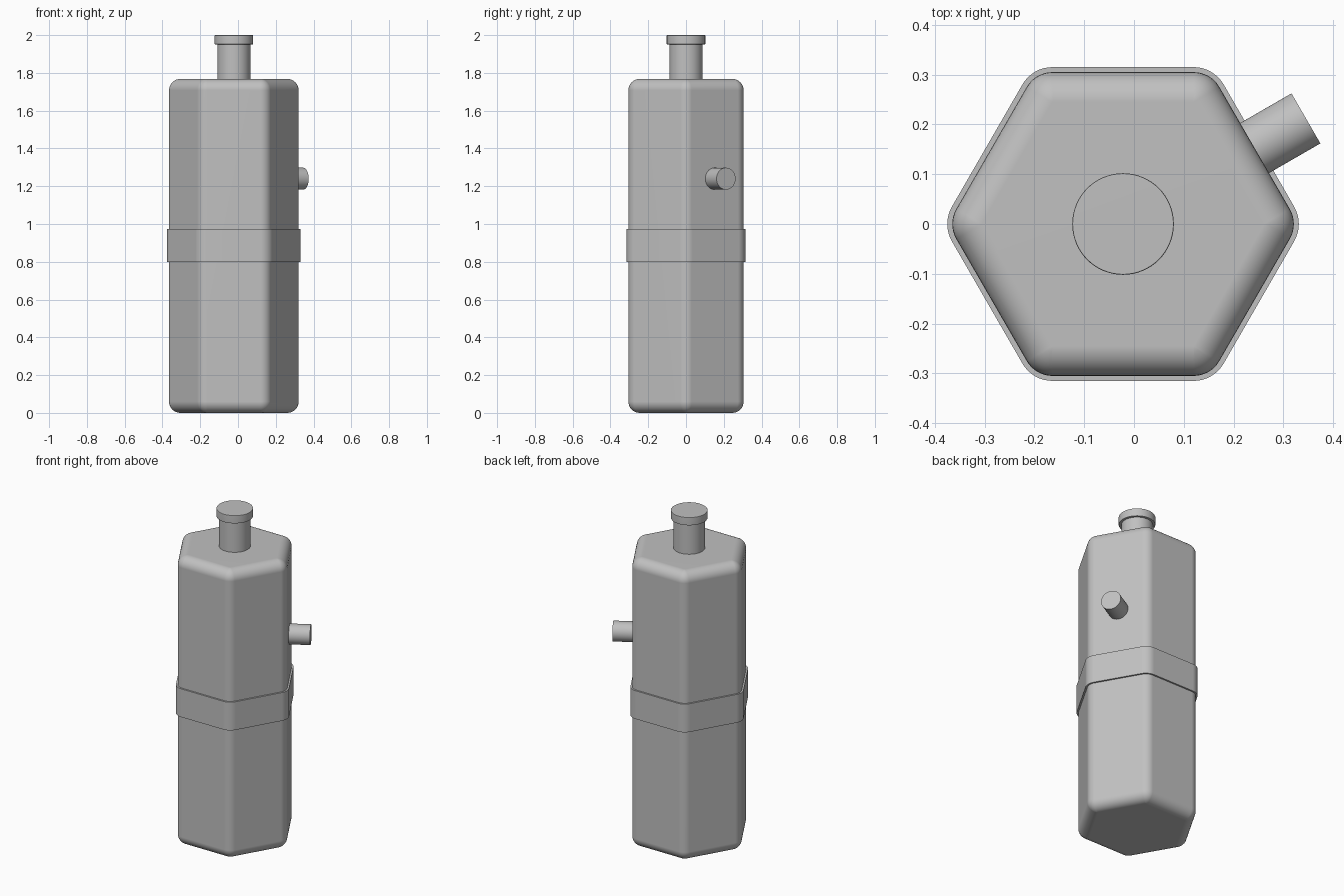
import bpy
import bmesh
from math import cos, sin, pi, radians
from mathutils import Matrix, Vector

cube = bpy.data.objects.get("Cube")
if cube:
    bpy.data.objects.remove(cube, do_unlink=True)

AXIS_X = -0.022      # vertical axis of the vessel
ROUND = 0.06         # fillet radius of the hexagonal body

# One plain grey for everything
grey = bpy.data.materials.new("plain grey")
grey.use_nodes = True
colour = (0.53, 0.53, 0.53, 1)
grey.diffuse_color = colour
grey.node_tree.nodes["Principled BSDF"].inputs["Base Color"].default_value = colour


def finish(name, bm):
    """Turn a bmesh into a smooth-shaded object with crisp hard edges."""
    bmesh.ops.remove_doubles(bm, verts=bm.verts, dist=1e-5)
    bmesh.ops.recalc_face_normals(bm, faces=bm.faces)
    mesh = bpy.data.meshes.new(name)
    bm.to_mesh(mesh)
    bm.free()
    mesh.materials.append(grey)
    obj = bpy.data.objects.new(name, mesh)
    bpy.context.collection.objects.link(obj)
    bpy.ops.object.select_all(action="DESELECT")
    obj.select_set(True)
    bpy.context.view_layer.objects.active = obj
    bpy.ops.object.shade_smooth_by_angle(angle=radians(35))
    weighted = obj.modifiers.new("Even normals", "WEIGHTED_NORMAL")
    weighted.keep_sharp = True
    return obj


def hex_loop(bm, core, radius, z, steps=8):
    """Rounded hexagon: sharp core of the given apothem, grown by radius."""
    verts = []
    for k in range(6):
        corner = k * pi / 3
        reach = core / cos(pi / 6)
        for i in range(steps + 1):
            a = corner + (i / steps - 0.5) * pi / 3
            verts.append(bm.verts.new((AXIS_X + reach * cos(corner) + radius * cos(a),
                                       reach * sin(corner) + radius * sin(a), z)))
    return verts


def bridge(bm, lower, upper):
    n = len(lower)
    for i in range(n):
        j = (i + 1) % n
        bm.faces.new((lower[i], lower[j], upper[j], upper[i]))


def make_body(name, apothem, height):
    bm = bmesh.new()
    core, steps = apothem - ROUND, 8
    quarter = [i * pi / 2 / steps for i in range(steps + 1)]
    profile = [(ROUND * sin(a), ROUND * (1 - cos(a))) for a in quarter]
    profile += [(r, height - z) for r, z in reversed(profile)]
    loops = [hex_loop(bm, core, r, z) for r, z in profile]
    for lower, upper in zip(loops, loops[1:]):
        bridge(bm, lower, upper)
    bm.faces.new(loops[0])
    bm.faces.new(loops[-1])
    return finish(name, bm)


def make_band(name, apothem, thickness, bottom, top):
    bm = bmesh.new()
    core = apothem - ROUND - thickness
    inner, outer = ROUND - 0.002, ROUND + thickness
    loops = [hex_loop(bm, core, r, z) for r, z in
             ((outer, bottom), (outer, top), (inner, top), (inner, bottom))]
    for i, loop in enumerate(loops):
        bridge(bm, loop, loops[(i + 1) % 4])
    return finish(name, bm)


def make_rod(name, start, end, radius, edge=0.0):
    """Solid cylinder between two points, with optional softened rims."""
    bm = bmesh.new()
    start, end = Vector(start), Vector(end)
    axis = end - start
    bmesh.ops.create_cone(bm, cap_ends=True, segments=64, radius1=radius,
                          radius2=radius, depth=axis.length)
    if edge:
        rims = [e for e in bm.edges if any(len(f.verts) > 4 for f in e.link_faces)]
        bmesh.ops.bevel(bm, geom=rims, offset=edge, segments=2, affect="EDGES", profile=0.5)
    turn = axis.to_track_quat("Z", "Y").to_matrix().to_4x4()
    bm.transform(Matrix.Translation((start + end) / 2) @ turn)
    return finish(name, bm)


# Hexagonal vessel and the strap around it
make_body("vessel_body", 0.305, 1.768)
make_band("middle_band", 0.315, 0.01, 0.80, 0.973)

# Neck and cap on top
make_rod("top_neck", (AXIS_X, 0, 1.70), (AXIS_X, 0, 1.96), 0.0875)
make_rod("neck_cap", (AXIS_X, 0, 1.951), (AXIS_X, 0, 2.0), 0.102, edge=0.003)

# Side outlet, square to the rear left face
out = Vector((cos(pi / 6), sin(pi / 6), 0))
base = Vector((AXIS_X, 0, 1.24))
make_rod("side_outlet", base + out * 0.27, base + out * 0.424, 0.058)
